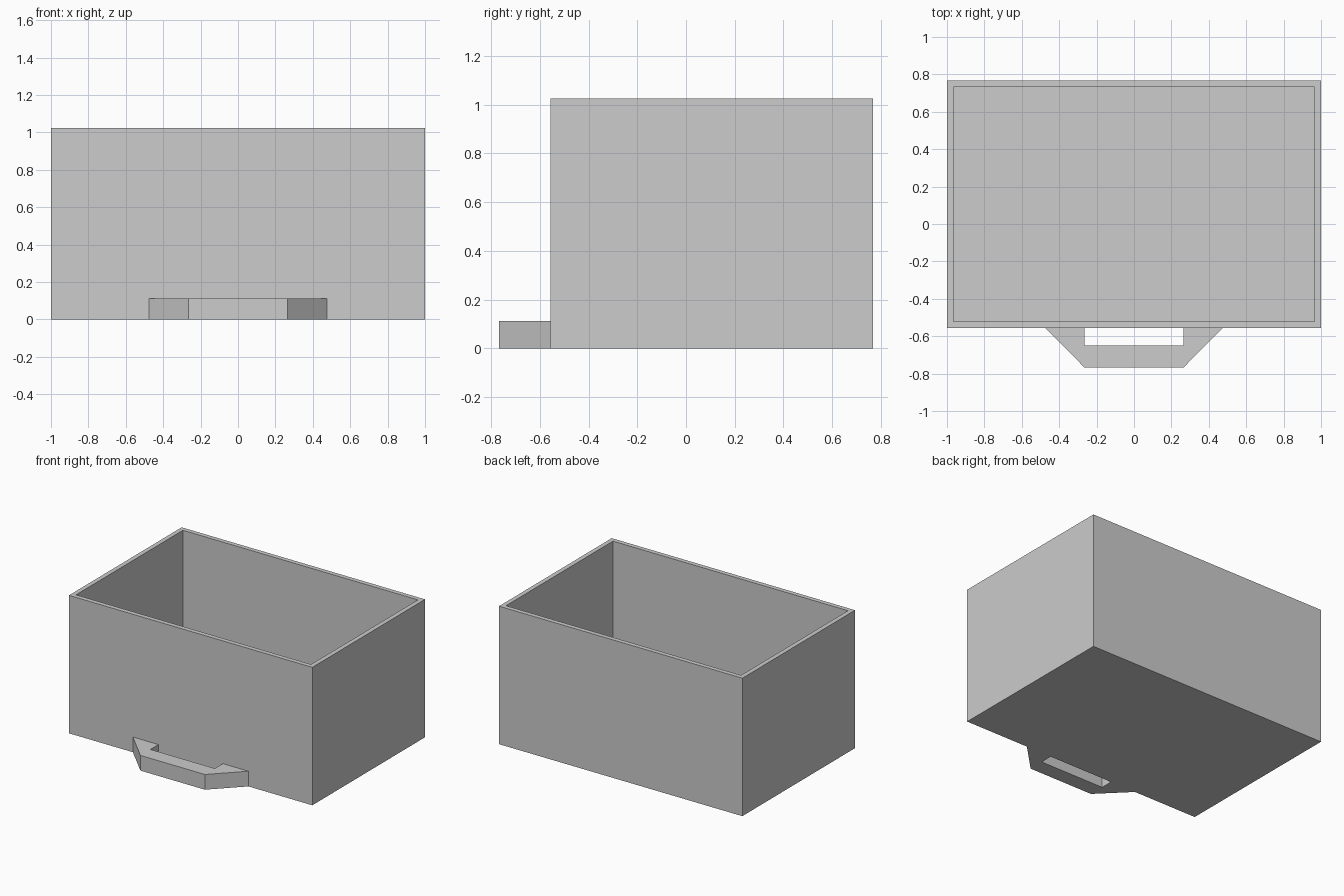
import bpy
import bmesh
from mathutils import Vector

old = bpy.data.objects.get("Cube")
if old:
    bpy.data.objects.remove(old, do_unlink=True)

HEIGHT, WALL = 1.025, 0.034
FRONT, BACK = -0.556, 0.767
HANDLE_HEIGHT = 0.113

grey = bpy.data.materials.new("light grey")
grey.use_nodes = True
colour = (0.604, 0.604, 0.604, 1)
grey.diffuse_color = colour
grey.node_tree.nodes["Principled BSDF"].inputs["Base Color"].default_value = colour


def prism(bm, outline, height):
    """Extrude a flat outline upward from the ground; return the top face."""
    base = bm.faces.new([bm.verts.new((x, y, 0)) for x, y in outline])
    result = bmesh.ops.extrude_face_region(bm, geom=[base], use_keep_orig=True)
    verts = [g for g in result["geom"] if isinstance(g, bmesh.types.BMVert)]
    bmesh.ops.translate(bm, verts=verts, vec=Vector((0, 0, height)))
    bmesh.ops.recalc_face_normals(bm, faces=bm.faces[:])
    return next(g for g in result["geom"] if isinstance(g, bmesh.types.BMFace))


def finish(bm, name):
    mesh = bpy.data.meshes.new(name)
    bm.to_mesh(mesh)
    bm.free()
    mesh.materials.append(grey)
    bpy.context.collection.objects.link(bpy.data.objects.new(name, mesh))


# Open box: solid block, rim inset, cavity pushed down to the floor
bm = bmesh.new()
top = prism(bm, [(-1, FRONT), (1, FRONT), (1, BACK), (-1, BACK)], HEIGHT)
bmesh.ops.inset_region(bm, faces=[top], thickness=WALL, use_even_offset=True)
cavity = bmesh.ops.extrude_discrete_faces(bm, faces=[top])["faces"][0]
bmesh.ops.translate(bm, verts=cavity.verts[:], vec=Vector((0, 0, WALL - HEIGHT)))
finish(bm, "open_box")

# Pull handle: half outline mirrored across the middle
half = [(0.265, FRONT), (0.475, FRONT), (0.265, -0.767)]
inner = (0.265, -0.65)
right = [inner] + half
left = [(-x, y) for x, y in reversed(right)]
bm = bmesh.new()
prism(bm, right + left, HANDLE_HEIGHT)
finish(bm, "pull_handle")
